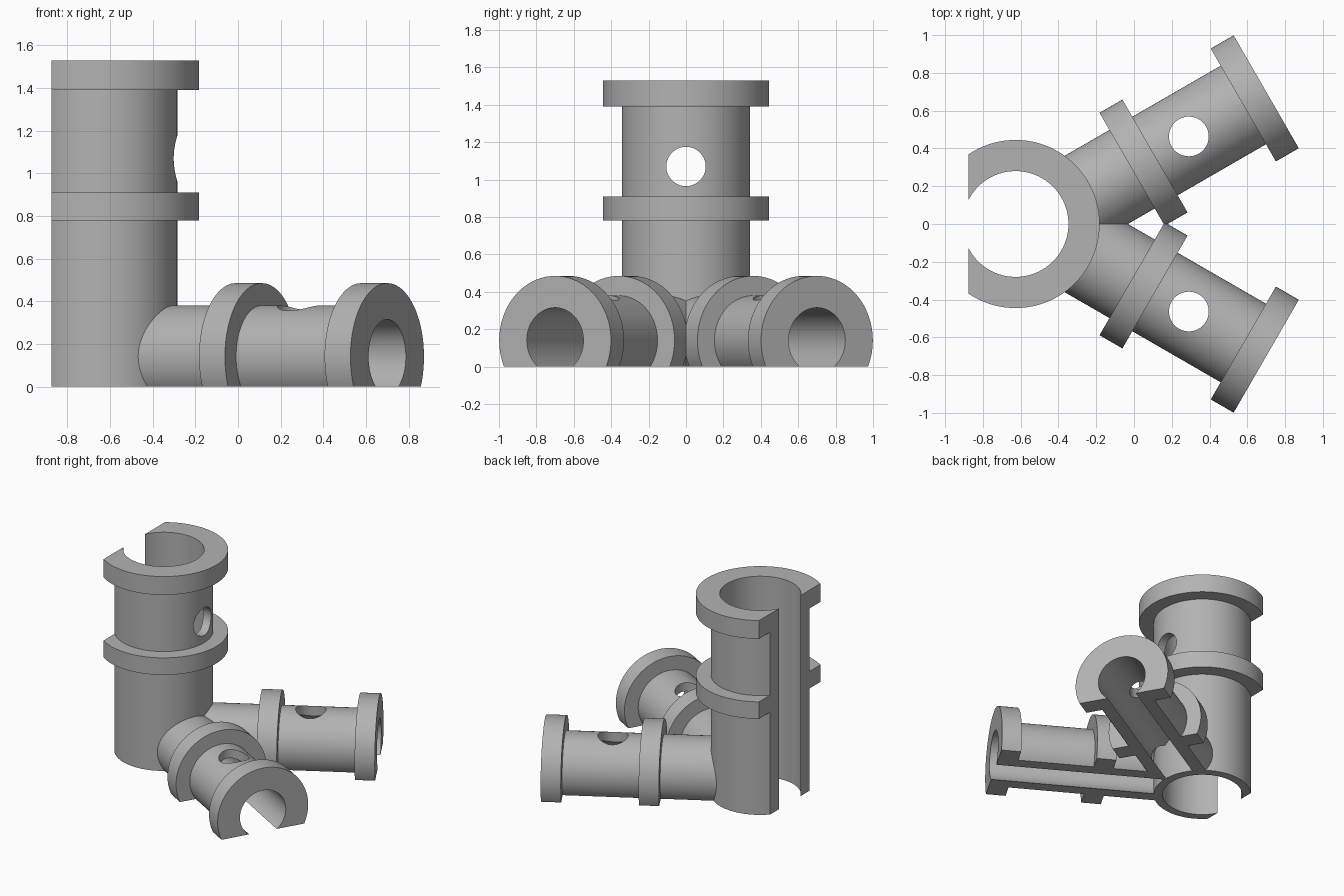
import bpy, bmesh, math
from mathutils import Matrix, Vector

if "Cube" in bpy.data.objects:
    bpy.data.objects.remove(bpy.data.objects["Cube"], do_unlink=True)

SEGMENTS = 96
POST_X, POST_R, POST_BORE = -0.627, 0.342, 0.28
POST_TOP, SLOT_X = 1.53, -0.875
ARM_Z, HOLE_R = 0.14, 0.105

grey = bpy.data.materials.new("plain grey")
grey.use_nodes = True
grey.diffuse_color = (0.45, 0.45, 0.45, 1)
grey.node_tree.nodes["Principled BSDF"].inputs["Base Color"].default_value = grey.diffuse_color


def finish(bm, name, matrix=Matrix()):
    bmesh.ops.transform(bm, matrix=matrix, verts=bm.verts)
    bmesh.ops.recalc_face_normals(bm, faces=bm.faces)
    mesh = bpy.data.meshes.new(name)
    bm.to_mesh(mesh)
    bm.free()
    mesh.materials.append(grey)
    obj = bpy.data.objects.new(name, mesh)
    bpy.context.collection.objects.link(obj)
    return obj


def collared_tube(name, length, bore, radius, collar, bands, matrix):
    """Revolve a wall profile with raised collars about the local z axis."""
    outline = [(bore, 0), (radius, 0)]
    for low, high in bands:
        outline += [(radius, low), (collar, low), (collar, high), (radius, high)]
    if bands[-1][1] == length:
        outline.pop()
    outline.append((bore, length))
    bm = bmesh.new()
    verts = [bm.verts.new((r, 0, z)) for r, z in outline]
    edges = [bm.edges.new((v, verts[i - 1])) for i, v in enumerate(verts)]
    bmesh.ops.spin(bm, geom=verts + edges, axis=(0, 0, 1), cent=(0, 0, 0),
                   angle=math.tau, steps=SEGMENTS, use_duplicate=False)
    bmesh.ops.remove_doubles(bm, verts=bm.verts, dist=1e-5)
    return finish(bm, name, matrix)


def rod_cutter(radius, depth, matrix):
    bm = bmesh.new()
    bmesh.ops.create_cone(bm, cap_ends=True, segments=SEGMENTS,
                          radius1=radius, radius2=radius, depth=depth)
    return finish(bm, "cutter", matrix)


def box_cutter(low, high):
    low, high = Vector(low), Vector(high)
    bm = bmesh.new()
    bmesh.ops.create_cube(bm, size=1)
    return finish(bm, "cutter", Matrix.Translation((low + high) / 2)
                  @ Matrix.Diagonal((*(high - low), 1)))


def carve(obj, cutters):
    bpy.ops.object.select_all(action='DESELECT')
    obj.select_set(True)
    bpy.context.view_layer.objects.active = obj
    for cutter in cutters:
        cutter.hide_render = True
        mod = obj.modifiers.new("cut", 'BOOLEAN')
        mod.operation, mod.solver, mod.object = 'DIFFERENCE', 'EXACT', cutter
        bpy.ops.object.modifier_apply(modifier=mod.name)
        bpy.data.objects.remove(cutter, do_unlink=True)
    bpy.ops.object.shade_smooth_by_angle(angle=math.radians(30))


# Upright post: open slot down the back, round window in front
post = collared_tube("upright_post", POST_TOP, POST_BORE, POST_R, 0.445,
                     [(0.78, 0.91), (1.39, POST_TOP)],
                     Matrix.Translation((POST_X, 0, 0)))
carve(post, [
    box_cutter((-2, -1, -1), (SLOT_X, 1, 2)),
    rod_cutter(HOLE_R, 0.6, Matrix.Translation((POST_X + 0.35, 0, 1.07))
               @ Matrix.Rotation(math.pi / 2, 4, 'Y')),
])

# Two splayed arms: flat open underside, round window on top
ARM_LENGTH = 1.4
for name, side in (("left_arm", 1), ("right_arm", -1)):
    yaw = Matrix.Rotation(side * math.radians(30), 4, 'Z')
    tip = Vector((0.70, side * 0.70, ARM_Z))
    along = yaw @ Vector((1, 0, 0))
    frame = (Matrix.Translation(tip - along * ARM_LENGTH) @ yaw
             @ Matrix.Rotation(math.pi / 2, 4, 'Y'))
    arm = collared_tube(name, ARM_LENGTH, 0.175, 0.24, 0.345,
                        [(0.58, 0.72), (1.26, ARM_LENGTH)], frame)
    window = tip - along * 0.473
    carve(arm, [
        box_cutter((-2, -2, -1), (2, 2, 0)),
        box_cutter((-2, min(0, -side), -1), (2, max(0, -side), 1)),
        rod_cutter(POST_R - 0.01, 2, Matrix.Translation((POST_X, 0, 0))),
        rod_cutter(HOLE_R, 0.6, Matrix.Translation((window.x, window.y, 0.4))),
    ])
